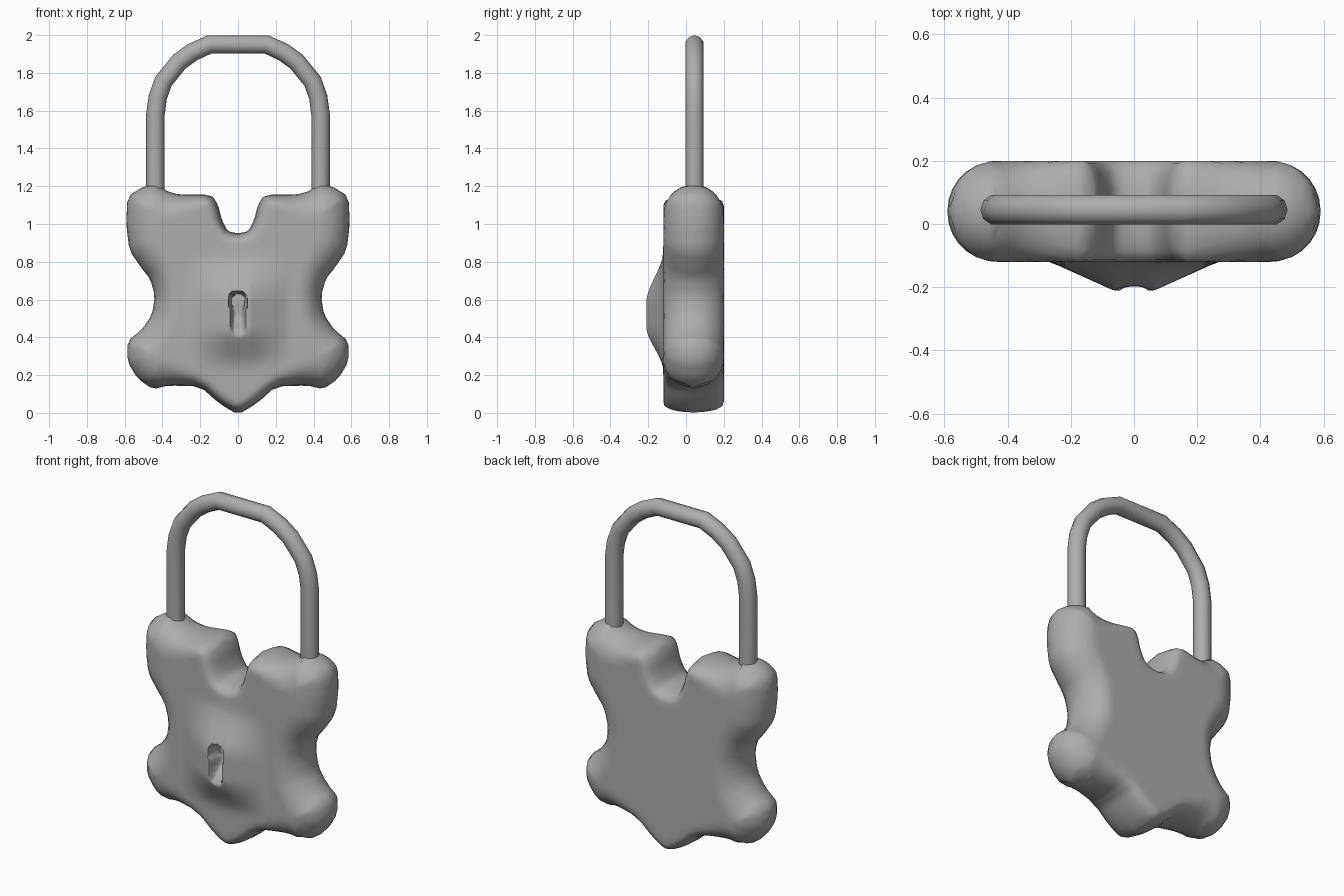
import bpy, bmesh, math
from mathutils import Vector, geometry

cube = bpy.data.objects.get("Cube")
if cube:
    bpy.data.objects.remove(cube)

grey = bpy.data.materials.new("plain_grey")
grey.use_nodes = True
GREY = (0.42, 0.42, 0.42, 1)
grey.diffuse_color = GREY
grey.node_tree.nodes["Principled BSDF"].inputs["Base Color"].default_value = GREY

MID, HALF = 0.04, 0.16     # centre plane and half thickness of the body


def step(a, b, v):
    t = min(max((v - a) / (b - a), 0), 1)
    return t * t * (3 - 2 * t)


def finish(obj, angle):
    obj.data.materials.clear()
    obj.data.materials.append(grey)
    bpy.ops.object.select_all(action='DESELECT')
    obj.select_set(True)
    bpy.context.view_layer.objects.active = obj
    bpy.ops.object.shade_smooth_by_angle(angle=math.radians(angle))


# Body outline: right half from the notch down to the bottom tip, then mirrored
half = [(0, .95), (.055, .962), (.085, 1.02), (.105, 1.1), (.14, 1.155), (.31, 1.155),
        (.38, 1.175), (.42, 1.21), (.5, 1.2), (.585, 1.145), (.592, 1.0), (.575, .86),
        (.51, .765), (.465, .71), (.44, .62), (.455, .52), (.51, .44), (.585, .38),
        (.585, .27), (.53, .18), (.45, .125), (.37, .145), (.2, .14), (.1, .05), (0, -.01)]
ring = [Vector(p) for p in half + [(-x, z) for x, z in half[-2:0:-1]]]
soft = []
for a, b in zip(ring, ring[1:] + ring[:1]):
    soft += [a.lerp(b, .2), a.lerp(b, .8)]
edges = list(zip(soft, soft[1:] + soft[:1]))


def edge_distance(p):
    best = 9
    for a, b in edges:
        d = b - a
        t = min(max((p - a).dot(d) / d.length_squared, 0), 1)
        best = min(best, (a + d * t - p).length)
    return best


# Sample points: the outline, rings following it inward, an inner grid
outline, inner = [], []
for a, b in edges:
    d = b - a
    count = max(1, round(d.length / .022))
    n = Vector((d.y, -d.x)).normalized()
    for i in range(count):
        p = a.lerp(b, i / count)
        outline.append(p)
        for off in (.005, .016, .034, .06, .092, .13):
            q = p + n * off
            if edge_distance(q) > .93 * off:
                inner.append(q)
for i in range(-20, 21):
    for j in range(41):
        p = Vector((i * .03, j * .03))
        if edge_distance(p) > .14:
            inner.append(p)
for i in range(-9, 10):        # finer around the keyhole
    for j in range(38):
        inner.append(Vector((i * .0085, .365 + j * .0085)))

outline.reverse()
verts, _, tris, *_ = geometry.delaunay_2d_cdt(
    outline + inner, [], [list(range(len(outline)))], 1, 1e-5)


def thickness(p):
    r = .05 + .12 * step(.15, .48, abs(p.x))
    t = min(edge_distance(p) / r, 1)
    return HALF * math.sqrt(max(0, 1 - (1 - t) ** 2.2))


def front_relief(p):
    # Ridge around the keyhole, with the keyhole sunk into it
    ridge = 1 - min(max((abs(p.x) - .065) / .2, 0), 1)
    rise = .09 * ridge * step(.22, .46, p.y) * (1 - step(.58, .86, p.y))
    width = .034 + .013 * step(.54, .58, p.y)
    gap = math.hypot(p.x, p.y - min(max(p.y, .44), .595)) - width
    return rise - .09 * (1 - step(-.012, .006, gap)) * step(.39, .52, p.y)


used = {i for f in tris for i in f}
bm = bmesh.new()
for side in (-1, 1):
    sheet = {}
    for i in used:
        p = verts[i]
        h = thickness(p)
        if side < 0:
            h += front_relief(p)
        sheet[i] = bm.verts.new((p.x, MID + side * h, p.y))
    for f in tris:
        bm.faces.new([sheet[i] for i in f])
bmesh.ops.remove_doubles(bm, verts=bm.verts, dist=.0004)
bmesh.ops.recalc_face_normals(bm, faces=bm.faces)
mesh = bpy.data.meshes.new("lock_body")
bm.to_mesh(mesh)
bm.free()
body = bpy.data.objects.new("lock_body", mesh)
bpy.context.collection.objects.link(body)
finish(body, 50)

# Shackle: a round bar swept along a mirrored arch
arch = [(.437, 1.1), (.437, 1.58), (.425, 1.67), (.395, 1.755), (.31, 1.86),
        (.24, 1.91), (.15, 1.951)]
path = arch + [(-x, z) for x, z in reversed(arch)]
curve = bpy.data.curves.new("shackle", 'CURVE')
curve.dimensions = '3D'
curve.bevel_depth = .049
curve.bevel_resolution = 3
curve.use_fill_caps = True
spline = curve.splines.new('POLY')
spline.points.add(len(path) - 1)
for pt, (x, z) in zip(spline.points, path):
    pt.co = (x, MID + .005, z, 1)
shackle = bpy.data.objects.new("shackle", curve)
bpy.context.collection.objects.link(shackle)
bpy.ops.object.select_all(action='DESELECT')
shackle.select_set(True)
bpy.context.view_layer.objects.active = shackle
bpy.ops.object.convert(target='MESH')
finish(bpy.context.view_layer.objects.active, 50)
